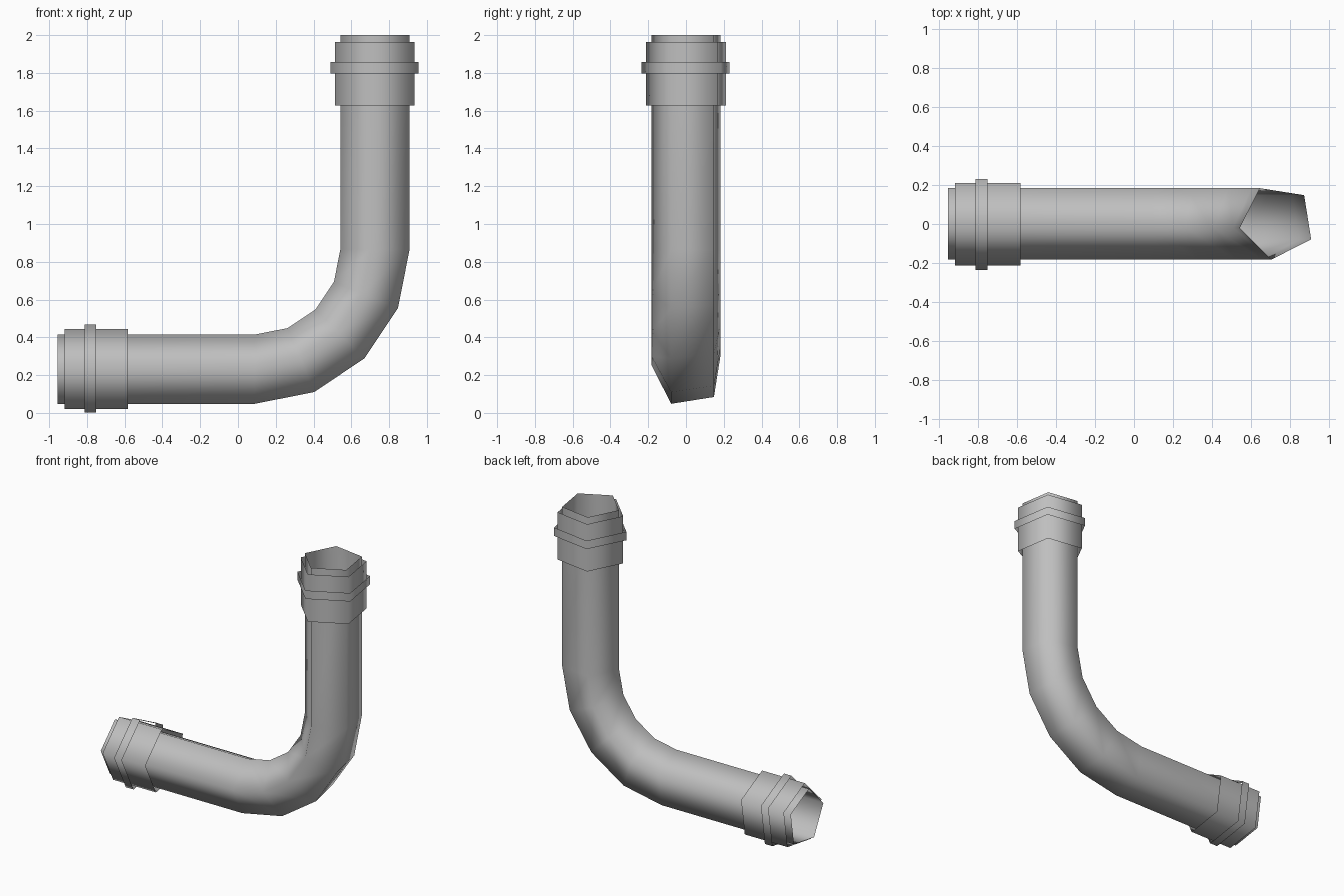
import bpy
import math
from mathutils import Vector

cube = bpy.data.objects.get("Cube")
if cube:
    bpy.data.objects.remove(cube)

SIDES = 5
TWIST = math.radians(189)
CENTRE_Y = 0.01
BEND_X, BEND_Z, BEND_R = 0.09, 0.867, 0.645   # centre and radius of the elbow

metal = bpy.data.materials.new("grey metal")
metal.use_nodes = True
GREY = (0.52, 0.52, 0.52, 1)
metal.diffuse_color = GREY
metal.node_tree.nodes["Principled BSDF"].inputs["Base Color"].default_value = GREY


def ring(x, z, turn, radius):
    """Five-sided section; turn runs from 0 (lying along x) to 90 degrees (upright)."""
    outward = Vector((math.sin(turn), 0, -math.cos(turn)))
    across = Vector((0, 1, 0))
    points = []
    for k in range(SIDES):
        a = TWIST + k * math.tau / SIDES
        points.append(Vector((x, CENTRE_Y, z))
                      + radius * (math.cos(a) * outward + math.sin(a) * across))
    return points


def tube(name, rings):
    """Open-ended skin over a row of rings."""
    verts = [p for r in rings for p in r]
    faces = []
    for i in range(len(rings) - 1):
        for k in range(SIDES):
            a, b = i * SIDES + k, i * SIDES + (k + 1) % SIDES
            faces.append((a, b, b + SIDES, a + SIDES))
    mesh = bpy.data.meshes.new(name)
    mesh.from_pydata(verts, [], faces)
    mesh.materials.append(metal)
    mesh.shade_smooth()
    obj = bpy.data.objects.new(name, mesh)
    bpy.context.collection.objects.link(obj)


LOW_Z, HIGH_X = BEND_Z - BEND_R, BEND_X + BEND_R
UP = math.pi / 2

# Pipe: lying run, elbow in four steps, upright run
pipe = [ring(-0.955, LOW_Z, 0, 0.195)]
for s in range(5):
    t = s * UP / 4
    pipe.append(ring(BEND_X + BEND_R * math.sin(t), BEND_Z - BEND_R * math.cos(t), t, 0.195))
pipe.append(ring(HIGH_X, 2.0, UP, 0.195))
tube("pipe", pipe)

# Collar and raised band at each end, measured back from the pipe mouth
for part, near, far, radius in (("collar", 0.036, 0.373, 0.225),
                                ("band", 0.143, 0.203, 0.248)):
    tube("lower_" + part, [ring(-0.955 + d, LOW_Z, 0, radius) for d in (near, far)])
    tube("upper_" + part, [ring(HIGH_X, 2.0 - d, UP, radius) for d in (far, near)])
